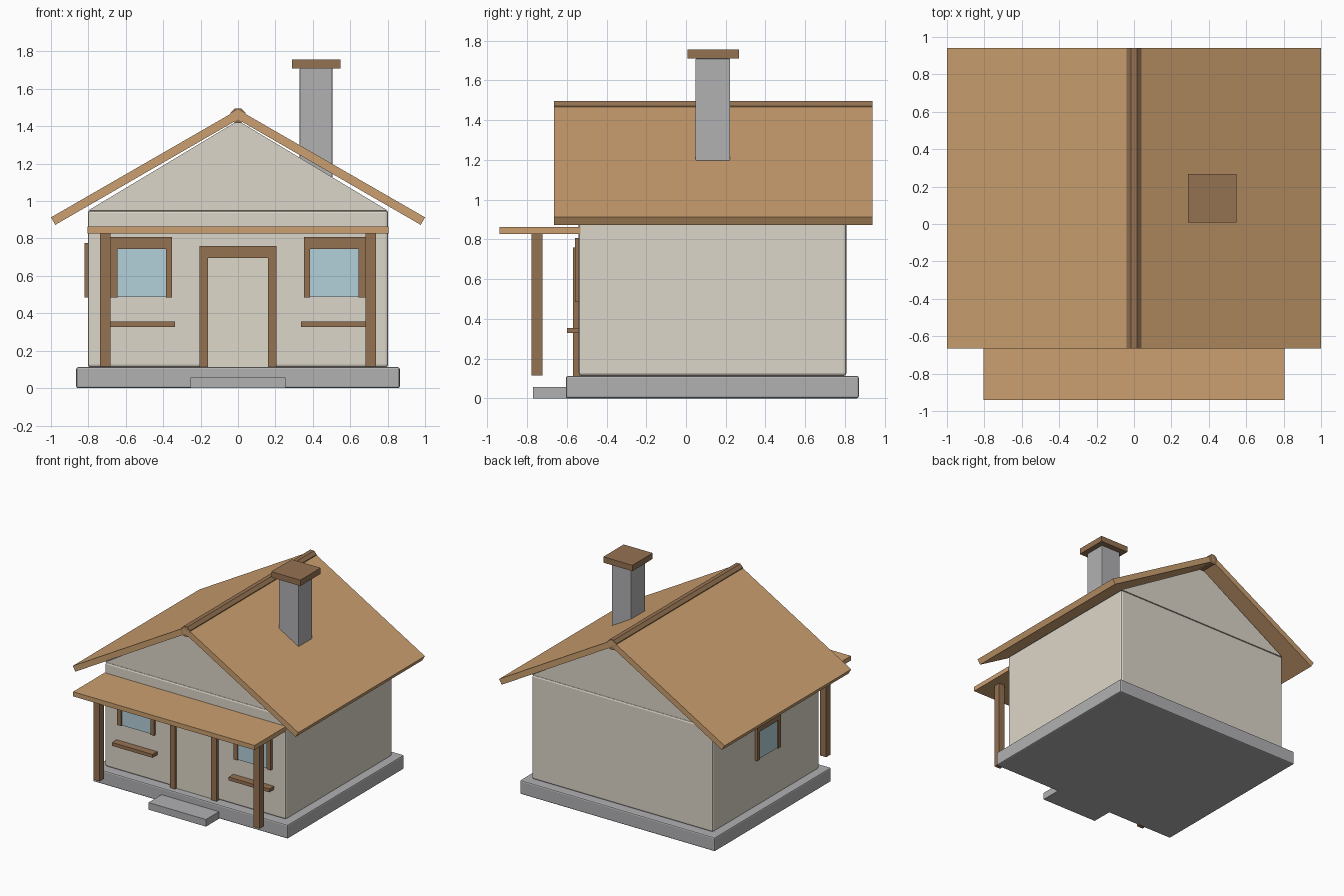
import bpy, bmesh, math
from mathutils import Matrix

if "Cube" in bpy.data.objects:
    bpy.data.objects.remove(bpy.data.objects["Cube"])


def material(name, rgb):
    m = bpy.data.materials.new(name)
    m.diffuse_color = (*rgb, 1)
    m.use_nodes = True
    m.node_tree.nodes["Principled BSDF"].inputs["Base Color"].default_value = m.diffuse_color
    return m


WOOD = material("dark_wood", (0.30, 0.17, 0.085))
ROOF = material("roof_tan", (0.60, 0.35, 0.16))
PLASTER = material("plaster", (0.72, 0.67, 0.58))
DOOR = material("door_cream", (0.73, 0.69, 0.58))
GLASS = material("glass_blue", (0.45, 0.63, 0.69))
STONE = material("stone", (0.44, 0.44, 0.45))


def finish(bm, name, mat, bevel=0):
    bmesh.ops.recalc_face_normals(bm, faces=bm.faces)
    me = bpy.data.meshes.new(name)
    bm.to_mesh(me)
    bm.free()
    me.materials.append(mat)
    ob = bpy.data.objects.new(name, me)
    bpy.context.collection.objects.link(ob)
    if bevel:
        mod = ob.modifiers.new("bevel", 'BEVEL')
        mod.width, mod.segments = bevel, 2
    return ob


def box(name, x, y, z, mat, bevel=0):
    """Box from (min, max) ranges."""
    bm = bmesh.new()
    r = (x, y, z)
    size = [b - a for a, b in r] + [1]
    mid = [(a + b) / 2 for a, b in r]
    bmesh.ops.create_cube(bm, size=1, matrix=Matrix.Translation(mid) @ Matrix.Diagonal(size))
    return finish(bm, name, mat, bevel)


def prism(name, profile, y, mat):
    """XZ profile extruded along y."""
    bm = bmesh.new()
    face = bm.faces.new([bm.verts.new((px, y[0], pz)) for px, pz in profile])
    new = bmesh.ops.extrude_face_region(bm, geom=[face])["geom"]
    bmesh.ops.translate(bm, vec=(0, y[1] - y[0], 0),
                        verts=[v for v in new if isinstance(v, bmesh.types.BMVert)])
    return finish(bm, name, mat)


def span(side, a, b):
    return tuple(sorted((side * a, side * b)))


# base and body
box("foundation", (-0.865, 0.865), (-0.605, 0.87), (0, 0.112), STONE, 0.01)
box("front_step", (-0.255, 0.255), (-0.77, -0.58), (0, 0.057), STONE)
box("walls", (-0.803, 0.803), (-0.54, 0.807), (0.112, 0.95), PLASTER, 0.015)
prism("gable", [(-0.8, 0.95), (0.8, 0.95), (0, 1.43)], (-0.54, 0.807), PLASTER)

# main roof: two slabs and an octagonal ridge
ROOF_Y = (-0.665, 0.94)
for side, tag in ((-1, "left"), (1, "right")):
    prism("roof_" + tag, [(side * px, pz) for px, pz in
          ((1, 0.913), (0, 1.489), (-0.022, 1.449), (0.977, 0.873))], ROOF_Y, ROOF)
ridge = [(0.043 * math.cos(math.radians(22.5 + 45 * i)),
          1.456 + 0.043 * math.sin(math.radians(22.5 + 45 * i))) for i in range(8)]
prism("ridge_beam", ridge, ROOF_Y, WOOD)

# chimney
box("chimney", (0.33, 0.505), (0.047, 0.222), (1.0, 1.71), STONE, 0.004)
box("chimney_cap", (0.29, 0.547), (0.008, 0.266), (1.71, 1.757), WOOD)

# porch roof
box("porch_roof", (-0.805, 0.805), (-0.94, -0.53), (0.826, 0.863), ROOF)

# door with frame
box("door", (-0.165, 0.165), (-0.55, -0.53), (0.112, 0.7), DOOR)
box("door_lintel", (-0.207, 0.207), (-0.568, -0.53), (0.697, 0.76), WOOD)

for side, tag in ((-1, "left"), (1, "right")):
    # porch posts and door jambs
    box("porch_post_" + tag, span(side, 0.683, 0.737), (-0.777, -0.723), (0.115, 0.83), WOOD)
    box("door_jamb_" + tag, span(side, 0.16, 0.207), (-0.568, -0.53), (0.112, 0.7), WOOD)
    # front windows
    box("window_glass_" + tag, span(side, 0.38, 0.65), (-0.55, -0.53), (0.487, 0.75), GLASS)
    box("window_header_" + tag, span(side, 0.354, 0.682), (-0.56, -0.53), (0.745, 0.808), WOOD)
    box("window_jamb_inner_" + tag, span(side, 0.354, 0.386), (-0.56, -0.53), (0.485, 0.746), WOOD)
    box("window_jamb_outer_" + tag, span(side, 0.645, 0.682), (-0.56, -0.53), (0.485, 0.746), WOOD)
    box("window_shelf_" + tag, span(side, 0.338, 0.698), (-0.6, -0.53), (0.328, 0.355), WOOD)

# window in the left wall
box("side_window_glass", (-0.812, -0.79), (0.0, 0.24), (0.487, 0.72), GLASS)
box("side_window_header", (-0.822, -0.79), (-0.03, 0.27), (0.71, 0.775), WOOD)
for tag, y in (("front", (-0.03, 0.002)), ("back", (0.238, 0.27))):
    box("side_window_jamb_" + tag, (-0.822, -0.79), y, (0.485, 0.711), WOOD)
